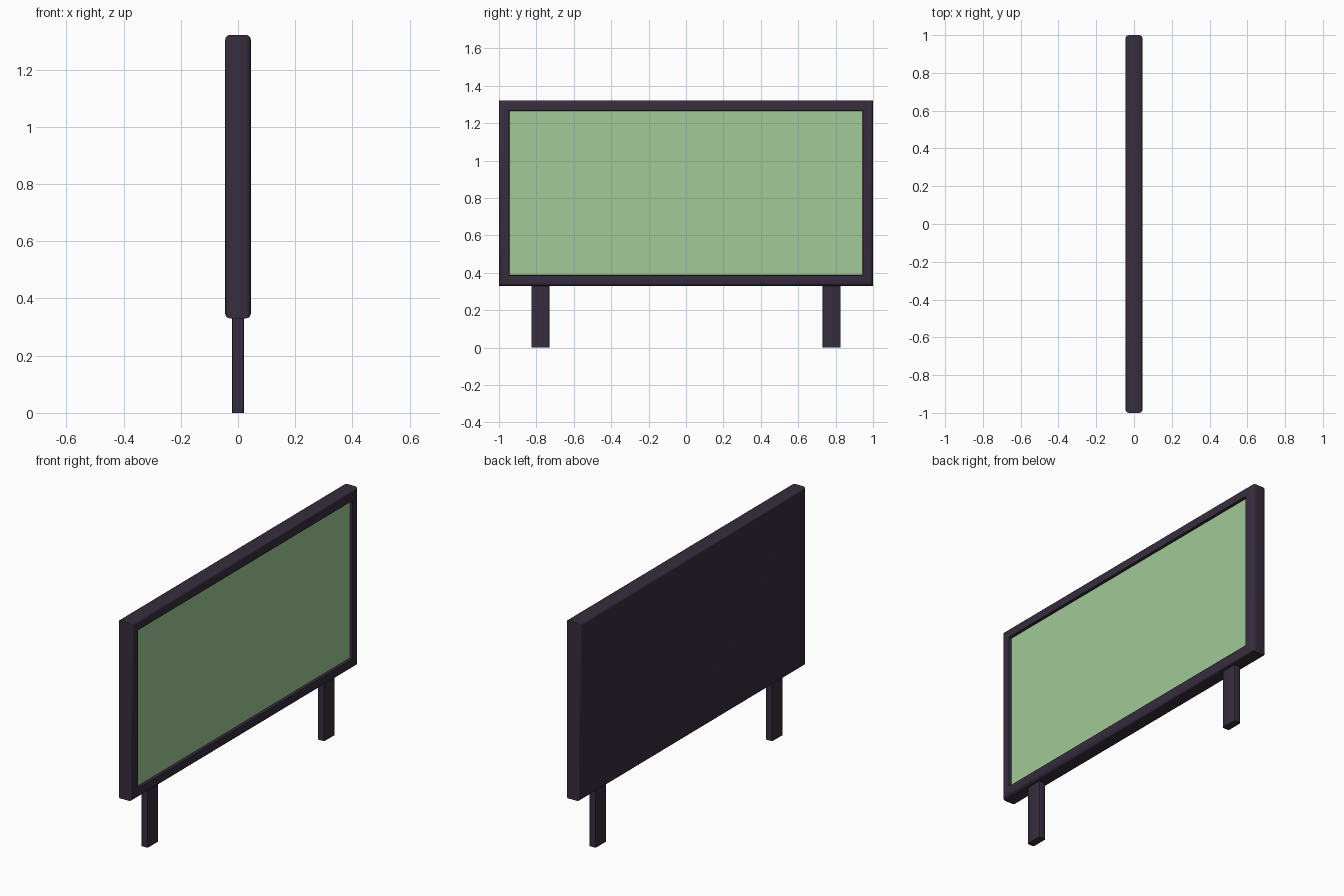
import bpy, bmesh, math

if "Cube" in bpy.data.objects:
    bpy.data.objects.remove(bpy.data.objects["Cube"])


def material(name, color):
    m = bpy.data.materials.new(name)
    m.diffuse_color = (*color, 1.0)
    m.use_nodes = True
    m.node_tree.nodes["Principled BSDF"].inputs["Base Color"].default_value = m.diffuse_color
    return m


dark = material("dark_plum", (0.037, 0.026, 0.047))
green = material("pale_green", (0.36, 0.59, 0.31))


def bevelled_box(bm, lo, hi, width, segments, rule):
    """Box between two corners, rounding only the edges that satisfy the rule."""
    bmesh.ops.create_cube(bm, size=1)
    for v in bm.verts:
        v.co = [(a + b) / 2 + c * (b - a) for a, b, c in zip(lo, hi, v.co)]
    edges = [e for e in bm.edges if rule((e.verts[1].co - e.verts[0].co).normalized())]
    bmesh.ops.bevel(bm, geom=edges, offset=width, segments=segments,
                    profile=0.5, affect='EDGES', clamp_overlap=True)


def finish(bm, name, mats):
    bmesh.ops.recalc_face_normals(bm, faces=bm.faces)
    mesh = bpy.data.meshes.new(name)
    bm.to_mesh(mesh)
    bm.free()
    for m in mats:
        mesh.materials.append(m)
    ob = bpy.data.objects.new(name, mesh)
    bpy.context.collection.objects.link(ob)
    bpy.ops.object.select_all(action='DESELECT')
    ob.select_set(True)
    bpy.context.view_layer.objects.active = ob
    bpy.ops.object.shade_smooth_by_angle(angle=math.radians(35))
    return ob


# Board: rim edges of the two large faces rounded, screen inset and sunk on +x
BEVEL = 0.018
bm = bmesh.new()
bevelled_box(bm, (-0.045, -1, 0.33), (0.045, 1, 1.322), BEVEL, 3,
             lambda d: abs(d.x) < 0.5)
bm.normal_update()
panel = max((f for f in bm.faces if f.normal.x > 0.99), key=lambda f: f.calc_area())
bmesh.ops.inset_region(bm, faces=[panel], thickness=0.07 - BEVEL)
bmesh.ops.inset_region(bm, faces=[panel], thickness=0.004, depth=-0.014)
panel.material_index = 1
finish(bm, "billboard_panel", [dark, green])

# Legs: flat posts with softened vertical edges
for side, label in ((-1, "left"), (1, "right")):
    bm = bmesh.new()
    y = side * 0.779
    bevelled_box(bm, (-0.021, y - 0.048, 0), (0.021, y + 0.048, 0.34), 0.007, 2,
                 lambda d: abs(d.z) > 0.5)
    finish(bm, label + "_leg", [dark])
